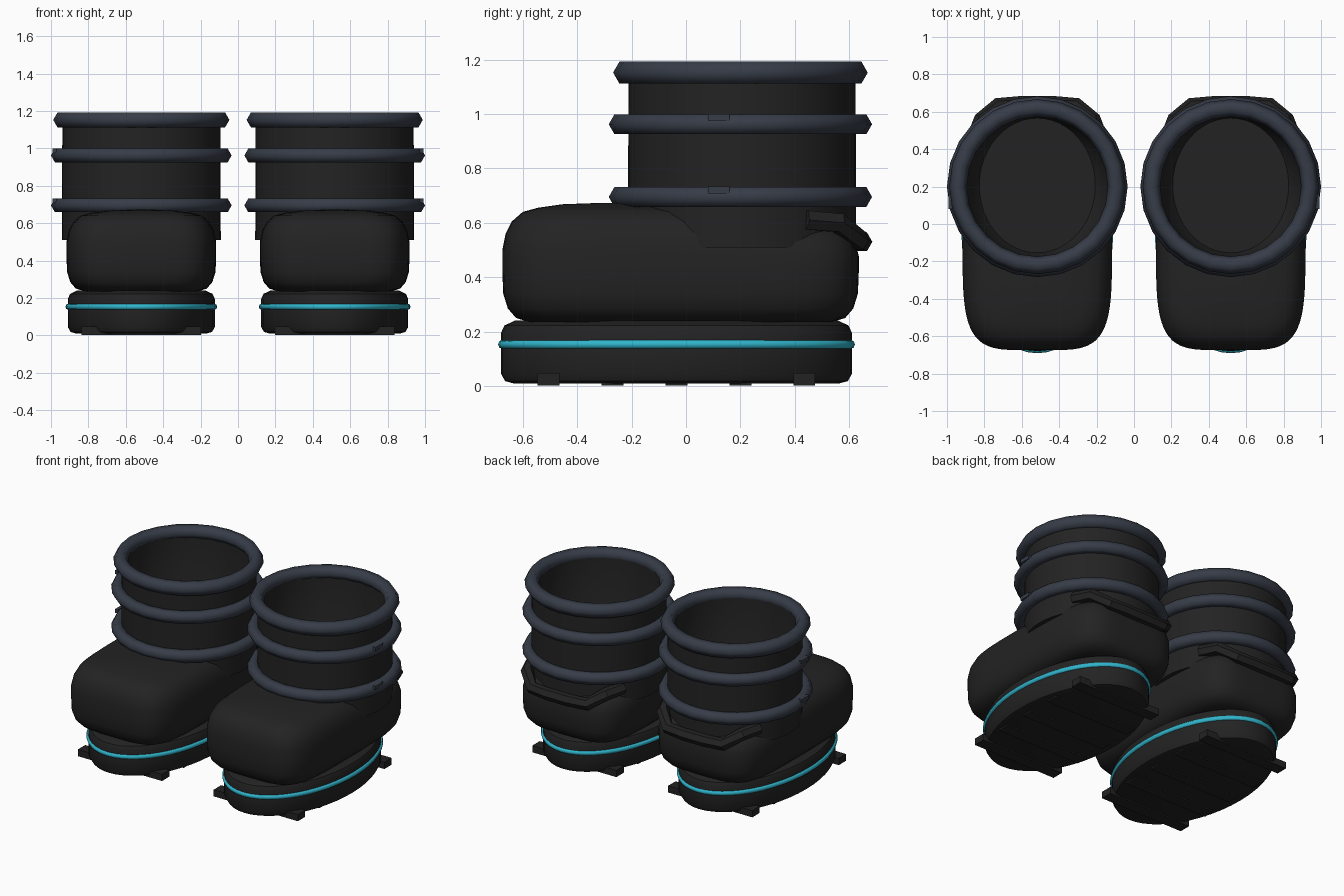
import bpy, bmesh, math
from mathutils import Vector

if "Cube" in bpy.data.objects:
    bpy.data.objects.remove(bpy.data.objects["Cube"])

BOOT_X = 0.517     # distance of each boot from the middle
SHAFT_Y = 0.2      # shaft centre, towards the heel
SOLE_Y = -0.035


def material(name, rgb):
    m = bpy.data.materials.new(name)
    m.diffuse_color = (*rgb, 1)
    m.use_nodes = True
    m.node_tree.nodes["Principled BSDF"].inputs["Base Color"].default_value = m.diffuse_color
    return m


BLACK = material("black rubber", (0.0165, 0.0165, 0.0165))
SLATE = material("slate trim", (0.037, 0.045, 0.064))
TEAL = material("teal stripe", (0.03, 0.46, 0.6))


def finish(name, bm, mat, angle=40):
    bmesh.ops.recalc_face_normals(bm, faces=bm.faces)
    me = bpy.data.meshes.new(name)
    bm.to_mesh(me)
    bm.free()
    ob = bpy.data.objects.new(name, me)
    bpy.context.collection.objects.link(ob)
    me.materials.append(mat)
    bpy.ops.object.select_all(action='DESELECT')
    ob.select_set(True)
    bpy.context.view_layer.objects.active = ob
    bpy.ops.object.shade_smooth_by_angle(angle=math.radians(angle))
    return ob


def bridge(bm, a, b):
    n = len(a)
    for i in range(n):
        bm.faces.new((a[i], a[(i + 1) % n], b[(i + 1) % n], b[i]))


def loft(name, mat, cx, cy, levels, power=2, segs=48, warp=None, angle=40):
    """Stack superellipse rings given as (half x, half y, z), capped at both ends."""
    bm = bmesh.new()
    rings = []
    for hx, hy, z in levels:
        ring = []
        for i in range(segs):
            t = 2 * math.pi * i / segs
            c, s = math.cos(t), math.sin(t)
            p = Vector((cx + hx * math.copysign(abs(c) ** (2 / power), c),
                        cy + hy * math.copysign(abs(s) ** (2 / power), s), z))
            ring.append(bm.verts.new(warp(p) if warp else p))
        rings.append(ring)
    for a, b in zip(rings, rings[1:]):
        bridge(bm, a, b)
    bm.faces.new(rings[0])
    bm.faces.new(rings[-1])
    return finish(name, bm, mat, angle)


def hoop(name, mat, center, hx, hy, r, segs, sides=6):
    """Elliptical ring with a polygonal section; hx and hy are outer sizes."""
    bm = bmesh.new()
    rings = []
    for i in range(segs):
        t = 2 * math.pi * i / segs
        ring = []
        for j in range(sides):
            a = 2 * math.pi * j / sides
            d = r * (math.cos(a) - 1)
            ring.append(bm.verts.new((center[0] + (hx + d) * math.cos(t),
                                      center[1] + (hy + d) * math.sin(t),
                                      center[2] + r * math.sin(a))))
        rings.append(ring)
    for i in range(segs):
        bridge(bm, rings[i], rings[(i + 1) % segs])
    return finish(name, bm, mat, 65)


def block(name, mat, center, size):
    bm = bmesh.new()
    bmesh.ops.create_cube(bm, size=1)
    for v in bm.verts:
        v.co = Vector([c + k * s for c, k, s in zip(center, v.co, size)])
    return finish(name, bm, mat, 30)


def strap(name, mat, cx, path, r):
    """Hexagonal bar along a symmetric path of (x, y, z) points."""
    pts = [Vector((-x, y, z)) for x, y, z in path] + [Vector(p) for p in reversed(path)]
    bm = bmesh.new()
    rings = []
    for i, p in enumerate(pts):
        d = (pts[min(i + 1, len(pts) - 1)] - pts[max(i - 1, 0)]).normalized()
        side = d.cross(Vector((0, 0, 1))).normalized()
        up = side.cross(d)
        rings.append([bm.verts.new(p + Vector((cx, 0, 0))
                      + side * r * math.cos(j * math.pi / 3)
                      + up * r * math.sin(j * math.pi / 3)) for j in range(6)])
    for a, b in zip(rings, rings[1:]):
        bridge(bm, a, b)
    bm.faces.new(rings[0])
    bm.faces.new(rings[-1])
    return finish(name, bm, mat, 30)


def drop_heel(p):
    """Lower the top of the foot towards the heel."""
    k = min(max((p.y - 0.05) / 0.4, 0), 1) * min(max((p.z - 0.4) / 0.27, 0), 1)
    p.z -= 0.06 * k
    return p


for side, label in ((-1, "left"), (1, "right")):
    x = side * BOOT_X

    # oval sole with rounded edges
    sole = [(0.393 - d, 0.645 - d, z) for d, z in
            ((0.045, 0.01), (0.015, 0.018), (0, 0.045), (0, 0.195),
             (0.012, 0.222), (0.05, 0.24))]
    loft(label + "_sole", BLACK, x, SOLE_Y, sole)
    hoop(label + "_sole_stripe", TEAL, (x, SOLE_Y, 0.153), 0.406, 0.656, 0.017, 48, 8)

    # tread bars across the underside
    for i in range(5):
        block(f"{label}_tread_{i + 1}", BLACK, (x, -0.505 + 0.235 * i, 0.024),
              (0.64, 0.08, 0.046))

    # rounded foot
    foot = [(0.4 - d, 0.655 - d, z) for d, z in
            ((0.1, 0.235), (0.05, 0.25), (0.02, 0.285), (0.003, 0.34), (0, 0.42),
             (0, 0.5), (0.012, 0.56), (0.035, 0.605), (0.075, 0.64),
             (0.13, 0.655), (0.22, 0.668), (0.33, 0.672))]
    loft(label + "_foot", BLACK, x, -0.02, foot, power=4.6, segs=64, warp=drop_heel)

    # hollow shaft, tapering inside to the insole
    shaft = [(0.38, 0.38, 0.51), (0.425, 0.42, 0.51), (0.422, 0.417, 1.16),
             (0.385, 0.385, 1.16), (0.37, 0.38, 0.76), (0.31, 0.36, 0.68)]
    loft(label + "_shaft", BLACK, x, SHAFT_Y + 0.006, shaft)

    # padded hoops around the shaft
    hoop(label + "_rim", SLATE, (x, SHAFT_Y, 1.152), 0.471, 0.468, 0.047, 24)
    for n, z in (("lower", 0.695), ("middle", 0.962)):
        hoop(f"{label}_{n}_hoop", SLATE, (x, SHAFT_Y, z), 0.483, 0.484, 0.042, 24)
        block(f"{label}_{n}_hoop_seam", SLATE, (x + side * 0.464, 0.12, z + 0.025),
              (0.022, 0.08, 0.025))

    # heel strap
    strap(label + "_heel_strap", BLACK, x,
          [(0.345, 0.44, 0.61), (0.30, 0.56, 0.60), (0.21, 0.635, 0.535),
           (0.08, 0.645, 0.53)], 0.04)
